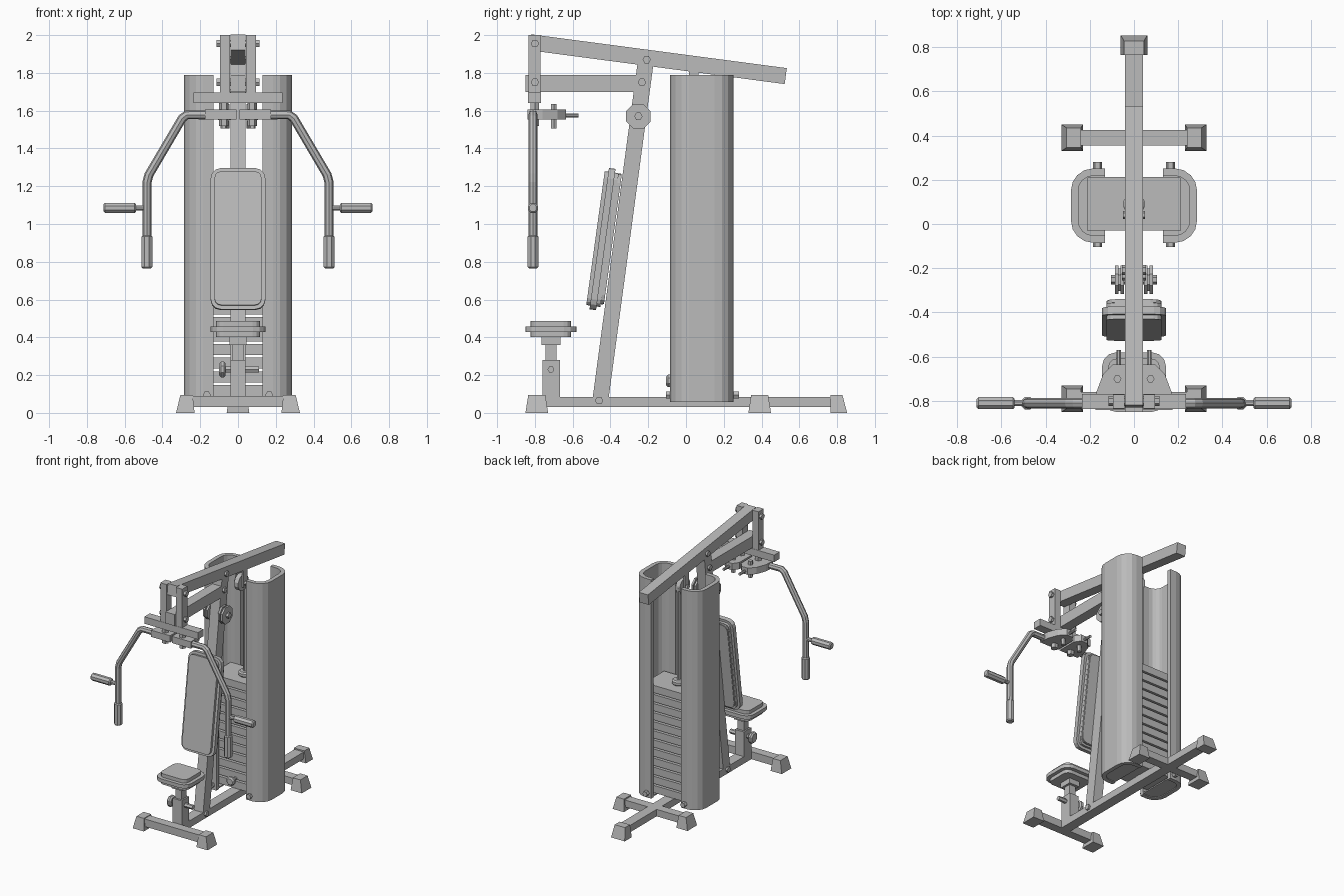
import bpy
import bmesh
from math import sin, cos, pi
from mathutils import Matrix, Vector

cube = bpy.data.objects.get("Cube")
if cube:
    bpy.data.objects.remove(cube)

# Single painted-metal colour
grey = bpy.data.materials.new("plain_grey")
grey.use_nodes = True
grey.diffuse_color = (0.5, 0.5, 0.5, 1)
grey.node_tree.nodes["Principled BSDF"].inputs["Base Color"].default_value = (0.5, 0.5, 0.5, 1)


def add(name, bm, matrix=None):
    bmesh.ops.recalc_face_normals(bm, faces=bm.faces)
    mesh = bpy.data.meshes.new(name)
    bm.to_mesh(mesh)
    bm.free()
    mesh.materials.append(grey)
    obj = bpy.data.objects.new(name, mesh)
    bpy.context.collection.objects.link(obj)
    if matrix:
        obj.matrix_world = matrix
    return obj


def box(name, x, y, z):
    """Box from three (low, high) ranges."""
    bm = bmesh.new()
    bmesh.ops.create_cube(bm, size=1)
    for v in bm.verts:
        v.co = [(lo + hi) / 2 + c * (hi - lo) for c, (lo, hi) in zip(v.co, (x, y, z))]
    return add(name, bm)


def frame(p, q):
    """Matrix with local z running from p to q, centred between them."""
    p, q = Vector(p), Vector(q)
    d = (q - p).normalized()
    side = Vector((0, 1, 0)) if abs(d.x) > 0.9 else Vector((1, 0, 0))
    up = d.cross(side).normalized()
    rot = Matrix((up.cross(d), up, d)).transposed().to_4x4()
    return Matrix.Translation((p + q) / 2) @ rot, (q - p).length


def beam(name, p, q, width, depth):
    m, length = frame(p, q)
    bm = bmesh.new()
    bmesh.ops.create_cube(bm, size=1)
    bmesh.ops.scale(bm, vec=(width, depth, length), verts=bm.verts)
    return add(name, bm, m)


def rod(name, p, q, r, sides=8, chamfer=0):
    m, length = frame(p, q)
    bm = bmesh.new()
    bmesh.ops.create_cone(bm, cap_ends=True, segments=sides, radius1=r, radius2=r, depth=length)
    bmesh.ops.rotate(bm, verts=bm.verts, matrix=Matrix.Rotation(pi / sides, 3, "Z"))
    if chamfer:
        rims = [e for e in bm.edges if abs(e.verts[0].co.z - e.verts[1].co.z) < 1e-4]
        bmesh.ops.bevel(bm, geom=rims, offset=chamfer, segments=1, affect="EDGES")
    return add(name, bm, m)


def prism(outline, low, high):
    bm = bmesh.new()
    base = bm.faces.new([bm.verts.new((x, y, low)) for x, y in outline])
    top = bmesh.ops.extrude_face_region(bm, geom=[base], use_keep_orig=True)["geom"]
    for v in top:
        if isinstance(v, bmesh.types.BMVert):
            v.co.z = high
    return bm


def rounded(w, d, r, steps=3):
    pts = []
    for i, (sx, sy) in enumerate(((1, 1), (-1, 1), (-1, -1), (1, -1))):
        for k in range(steps + 1):
            a = (i + k / steps) * pi / 2
            pts.append((sx * (w / 2 - r) + r * cos(a), sy * (d / 2 - r) + r * sin(a)))
    return pts


def cushion(name, w, d, thick, r, chamfer, matrix):
    bm = prism(rounded(w, d, r), -thick / 2, thick / 2)
    rims = [e for e in bm.edges if abs(e.verts[0].co.z - e.verts[1].co.z) < 1e-5]
    bmesh.ops.bevel(bm, geom=rims, offset=chamfer, segments=2, affect="EDGES")
    return add(name, bm, matrix)


def foot(name, x, y, top_x, top_y, height=0.095):
    bm = bmesh.new()
    bmesh.ops.create_cube(bm, size=1)
    for v in bm.verts:
        rx, ry = (top_x, top_y) if v.co.z > 0 else (x, y)
        v.co = (rx[v.co.x > 0], ry[v.co.y > 0], height if v.co.z > 0 else 0)
    return add(name, bm)


def tube(name, pts, r):
    curve = bpy.data.curves.new(name, "CURVE")
    curve.dimensions = "3D"
    curve.bevel_depth, curve.bevel_resolution, curve.use_fill_caps = r, 2, True
    spline = curve.splines.new("POLY")
    spline.points.add(len(pts) - 1)
    for point, co in zip(spline.points, pts):
        point.co = (*co, 1)
    spline.use_smooth = False
    curve.materials.append(grey)
    obj = bpy.data.objects.new(name, curve)
    bpy.context.collection.objects.link(obj)


# Base frame
box("base_spine", (-0.04, 0.04), (-0.8, 0.82), (0.03, 0.085))
box("front_base_bar", (-0.28, 0.28), (-0.83, -0.76), (0.03, 0.09))
box("rear_base_bar", (-0.28, 0.28), (0.355, 0.425), (0.03, 0.085))
foot("end_foot", (-0.06, 0.06), (0.765, 0.853), (-0.045, 0.045), (0.765, 0.828))
for s, side in ((1, "left"), (-1, "right")):
    for end, y in (("front", -0.79), ("rear", 0.39)):
        foot(f"{end}_{side}_foot", sorted((s * 0.23, s * 0.328)), (y - 0.06, y + 0.06),
             sorted((s * 0.24, s * 0.305)), (y - 0.045, y + 0.045))

# Upright and top arms
beam("upright", (0, -0.457, 0.04), (0, -0.213, 1.86), 0.08, 0.084)
beam("top_beam", (0, -0.825, 1.962), (0, 0.528, 1.783), 0.08, 0.085)
box("lower_arm", (-0.04, 0.04), (-0.85, -0.2), (1.70, 1.79))
box("hanger_bar", (-0.235, 0.235), (-0.837, -0.768), (1.64, 1.695))

# Seat with its adjustable post
cushion("seat", 0.29, 0.27, 0.085, 0.065, 0.028, Matrix.Translation((0, -0.715, 0.443)))
box("seat_plate", (-0.045, 0.045), (-0.765, -0.665), (0.36, 0.405))
box("seat_post", (-0.028, 0.028), (-0.745, -0.685), (0.2, 0.37))
box("seat_sleeve", (-0.04, 0.04), (-0.76, -0.668), (0.07, 0.28))
rod("seat_pin", (-0.1, -0.715, 0.23), (0.11, -0.715, 0.23), 0.018, 6)
rod("seat_knob", (-0.1, -0.715, 0.23), (-0.065, -0.715, 0.23), 0.045, 8, 0.01)

# Back pad, its local z facing out from the upright
tilt = Matrix.Rotation(pi / 2 - 0.137, 4, "X")
cushion("back_pad", 0.29, 0.755, 0.075, 0.055, 0.02, Matrix.Translation((0, -0.442, 0.92)) @ tilt)
cushion("back_pad_plate", 0.25, 0.7, 0.02, 0.05, 0.004, Matrix.Translation((0, -0.397, 0.92)) @ tilt)

# Weight stack
PLATES, PITCH = 12, 0.072
for i in range(PLATES):
    z = 0.09 + i * PITCH
    box(f"weight_plate_{i + 1}", (-0.213, 0.213), (-0.03, 0.213), (z, z + PITCH - 0.014))
stack_top = 0.09 + PLATES * PITCH - 0.014
rod("stack_core", (0, 0.09, 0.08), (0, 0.09, stack_top), 0.04)
rod("stack_collar", (0, 0.09, stack_top), (0, 0.09, stack_top + 0.04), 0.05, 12, 0.01)
rod("lift_rod", (0, 0.09, stack_top), (0, 0.09, 1.7), 0.015)
rod("selector_pin", (0, -0.08, 0.17), (0, 0, 0.17), 0.013)
rod("selector_knob", (0, -0.105, 0.17), (0, -0.07, 0.17), 0.036, 8, 0.01)

# Cable pulley under the top beam
rod("rear_pulley", (-0.018, 0.04, 1.7), (0.018, 0.04, 1.7), 0.065, 12)
rod("rear_pulley_axle", (-0.05, 0.04, 1.7), (0.05, 0.04, 1.7), 0.018, 6)
for s, side in ((1, "left"), (-1, "right")):
    box(f"{side}_pulley_bracket", sorted((s * 0.024, s * 0.036)), (0.015, 0.065), (1.67, 1.83))


def shroud_path(inset):
    """Plan outline of one side of a guard, from front lip to rear lip."""
    half, r = 0.168 - inset, 0.1 - inset
    front = [(0.185 + r * sin(a), -half + r - r * cos(a)) for a in (k * pi / 8 for k in range(5))]
    front.insert(0, (0.13, -half))
    return [(x, 0.083 + y) for x, y in front + [(x, -y) for x, y in reversed(front)]]


for s, side in ((1, "left"), (-1, "right")):
    # Stack guards, closed at the bottom
    outer, inner = shroud_path(0), shroud_path(0.033)
    add(f"{side}_guard", prism([(s * x, y) for x, y in outer + inner[::-1]], 0.058, 1.79))
    add(f"{side}_guard_floor", prism([(s * x, y) for x, y in inner], 0.064, 0.074))
    for end, y in (("front", (-0.105, -0.06)), ("rear", (0.23, 0.28))):
        rod(f"{side}_guard_{end}_bolt", (s * 0.165, y[0], 0.095), (s * 0.165, y[1], 0.095), 0.021, 6)

    # Hanger posts and their frame bolts
    box(f"{side}_hanger_post", sorted((s * 0.042, s * 0.096)), (-0.835, -0.77), (1.64, 2.0))
    for i, (x, y, z) in enumerate(((0.115, -0.8, 1.955), (0.115, -0.8, 1.75), (0.055, -0.208, 1.87),
                                   (0.055, -0.233, 1.75), (0.055, -0.46, 0.065))):
        rod(f"{side}_frame_bolt_{i + 1}", (s * 0.03, y, z), (s * x, y, z), 0.022, 6)

    # Side pulleys on the upright
    rod(f"{side}_pulley_hub", (s * 0.03, -0.252, 1.57), (s * 0.105, -0.252, 1.57), 0.022, 6)
    for x in (0.045, 0.07):
        rod(f"{side}_pulley_disc", (s * x, -0.252, 1.57), (s * (x + 0.015), -0.252, 1.57), 0.07, 8)
    rod(f"{side}_pulley_groove", (s * 0.058, -0.252, 1.57), (s * 0.072, -0.252, 1.57), 0.055, 8)

    # Swinging cams with their pivots
    cam = [(0.008, -0.84), (0.175, -0.84), (0.17, -0.76), (0.14, -0.68), (0.095, -0.635), (0.04, -0.635),
           (0.008, -0.68)]
    add(f"{side}_cam", prism([(s * x, y) for x, y in cam], 1.553, 1.606))
    rod(f"{side}_cam_pivot", (s * 0.075, -0.8, 1.52), (s * 0.075, -0.8, 1.65), 0.026, 6)
    rod(f"{side}_cam_nut", (s * 0.075, -0.7, 1.505), (s * 0.075, -0.7, 1.635), 0.018, 6)
    rod(f"{side}_cam_peg", (s * 0.07, -0.65, 1.575), (s * 0.07, -0.57, 1.575), 0.011)

    # Press arms and grips
    path = ((0.16, 1.578), (0.27, 1.578), (0.295, 1.56), (0.472, 1.26), (0.482, 1.22), (0.482, 0.92))
    tube(f"{side}_press_arm", [(s * x, -0.81, z) for x, z in path], 0.024)
    rod(f"{side}_lower_grip", (s * 0.482, -0.81, 0.765), (s * 0.482, -0.81, 0.94), 0.031, 8, 0.007)
    rod(f"{side}_handle_stub", (s * 0.48, -0.81, 1.085), (s * 0.55, -0.81, 1.085), 0.015)
    rod(f"{side}_side_grip", (s * 0.54, -0.81, 1.085), (s * 0.711, -0.81, 1.085), 0.029, 8, 0.007)
